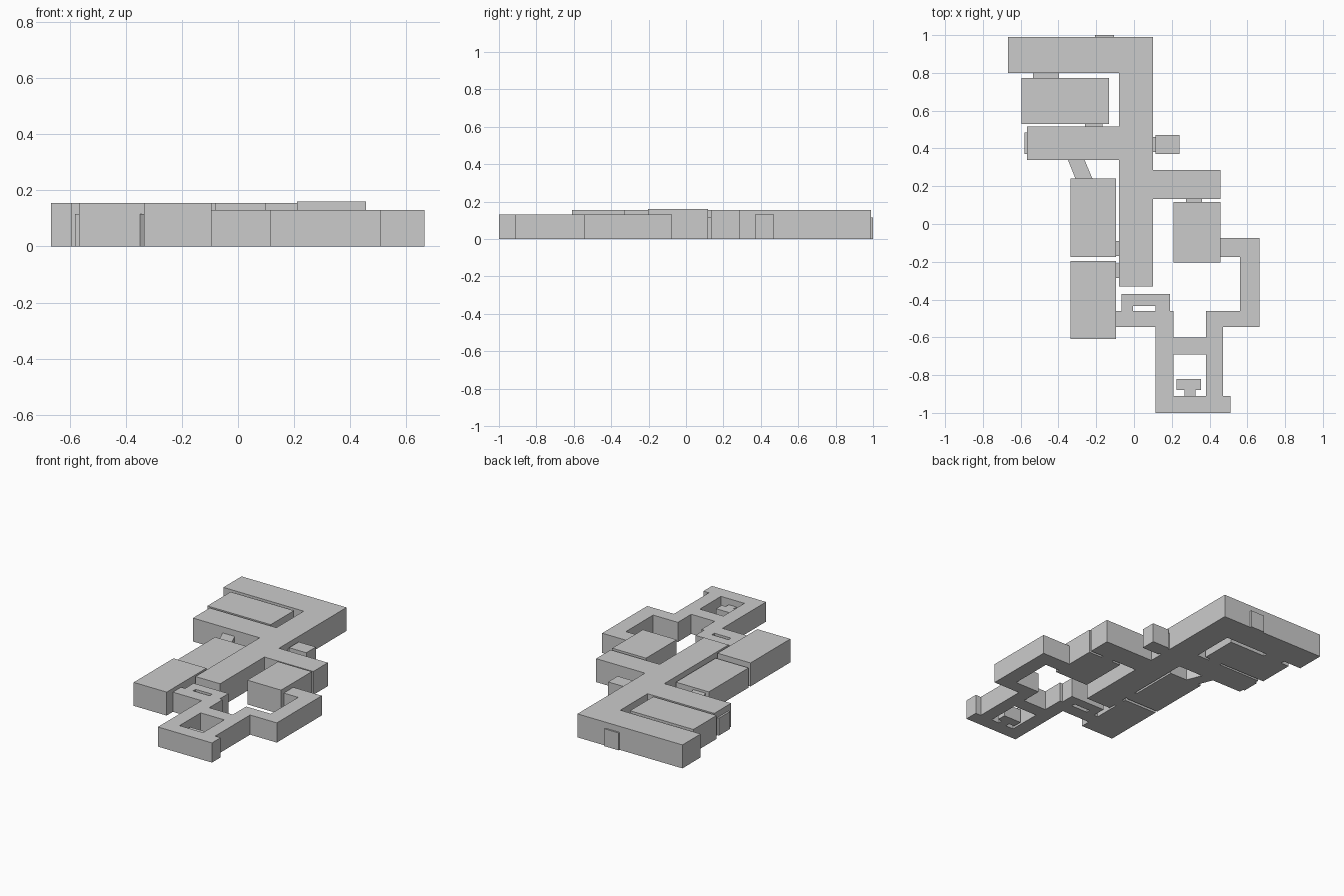
import bpy, bmesh


def extrude(name, pts, height):
    """Closed solid from a floor outline (counter-clockwise)."""
    bm = bmesh.new()
    face = bm.faces.new([bm.verts.new((x, y, 0)) for x, y in pts])
    res = bmesh.ops.extrude_face_region(bm, geom=[face])
    up = [g for g in res["geom"] if isinstance(g, bmesh.types.BMVert)]
    bmesh.ops.translate(bm, verts=up, vec=(0, 0, height))
    bmesh.ops.recalc_face_normals(bm, faces=bm.faces)
    mesh = bpy.data.meshes.new(name)
    bm.to_mesh(mesh)
    bm.free()
    obj = bpy.data.objects.new(name, mesh)
    bpy.context.collection.objects.link(obj)
    return obj


def block(name, x0, x1, y0, y1, height):
    return extrude(name, [(x0, y0), (x1, y0), (x1, y1), (x0, y1)], height)


HALL, LOW, DOOR = 0.155, 0.13, 0.115

# Main hall with its side arms
extrude("main_hall", [
    (-0.08, -0.33), (0.10, -0.33), (0.10, 0.133), (0.457, 0.133),
    (0.457, 0.285), (0.10, 0.285), (0.10, 0.99), (-0.667, 0.99),
    (-0.667, 0.80), (-0.08, 0.80), (-0.08, 0.515), (-0.567, 0.515),
    (-0.567, 0.34), (-0.08, 0.34)], HALL)

# Rooms
block("north_west_room", -0.595, -0.132, 0.53, 0.773, HALL)
block("west_room", -0.335, -0.094, -0.175, 0.24, LOW)
block("south_west_room", -0.335, -0.094, -0.61, -0.195, HALL)
block("east_room", 0.21, 0.457, -0.203, 0.117, 0.16)
block("east_closet", 0.115, 0.24, 0.37, 0.47, LOW)

# Doorways joining rooms to the hall
doors = [
    (-0.535, -0.397, 0.773, 0.80), (-0.26, -0.167, 0.515, 0.53),
    (-0.58, -0.567, 0.37, 0.485), (-0.207, -0.105, 0.99, 1.0),
    (-0.094, -0.08, -0.17, -0.09), (-0.094, -0.08, -0.285, -0.21),
    (0.10, 0.115, 0.38, 0.46), (0.275, 0.36, 0.117, 0.133)]
for i, d in enumerate(doors):
    block(f"doorway_{i + 1}", *d, DOOR)

# Slanted passage
extrude("slanted_passage", [(-0.31, 0.24), (-0.22, 0.24),
                            (-0.262, 0.34), (-0.35, 0.34)], DOOR)

# Winding corridor with two courtyards cut out
corridor = extrude("corridor", [
    (0.115, -1.0), (0.51, -1.0), (0.51, -0.91), (0.47, -0.91),
    (0.47, -0.545), (0.665, -0.545), (0.665, -0.075), (0.457, -0.075),
    (0.457, -0.175), (0.562, -0.175), (0.562, -0.46), (0.382, -0.46),
    (0.382, -0.60), (0.21, -0.60), (0.21, -0.46), (0.19, -0.46),
    (0.19, -0.37), (-0.065, -0.37), (-0.065, -0.46), (-0.094, -0.46),
    (-0.094, -0.545), (0.115, -0.545)], LOW)
for i, h in enumerate([(-0.006, 0.115, -0.46, -0.434), (0.21, 0.382, -0.91, -0.69)]):
    cutter = block(f"courtyard_cutter_{i + 1}", *h, 0.4)
    cutter.location.z = -0.1
    cutter.hide_render = True
    cutter.hide_viewport = True
    mod = corridor.modifiers.new("courtyard", "BOOLEAN")
    mod.operation = "DIFFERENCE"
    mod.solver = "EXACT"
    mod.object = cutter

# Small T-shaped alcove inside the southern courtyard
extrude("alcove", [
    (0.268, -0.91), (0.325, -0.91), (0.325, -0.88), (0.355, -0.88),
    (0.355, -0.82), (0.226, -0.82), (0.226, -0.88), (0.268, -0.88)], 0.09)
